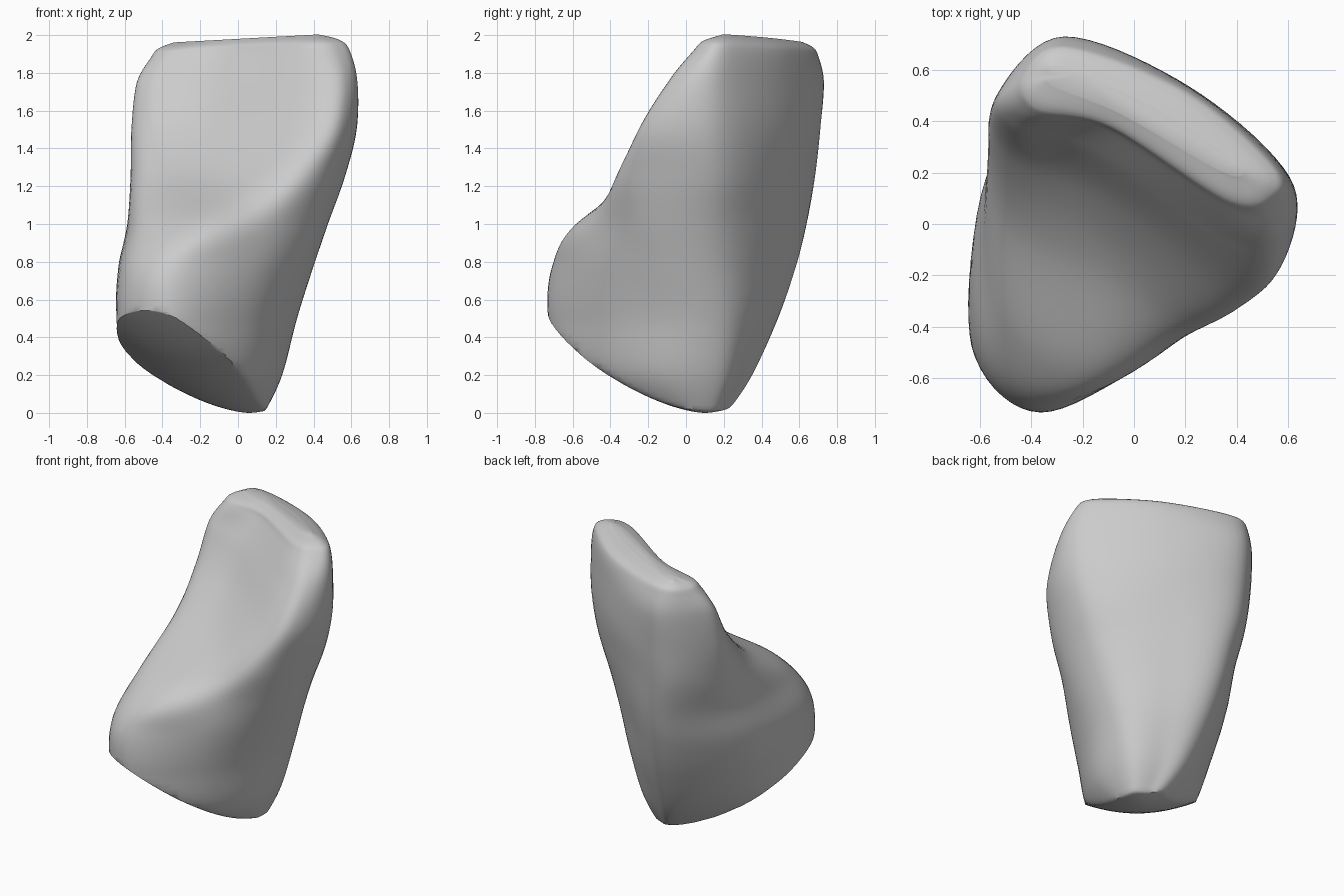
import bpy
from mathutils import Vector

cube = bpy.data.objects.get("Cube")
if cube:
    bpy.data.objects.remove(cube)

AROUND = 9    # subdivisions between outline points
UPWARD = 8    # subdivisions between levels
FOOT = Vector((0.06, 0.1))   # lowest point of the stone

# Horizontal outlines, height first, in hundredths.
# Order: back corner, back, right back, right front, flank, front, left front, left
OUTLINES = [
    (20, (-15, 33), (4, 30), (21, 18), (21, -12), (0, -45), (-35, -66), (-59, -42), (-48, 0)),
    (50, (-21, 47), (8, 39), (29, 20), (28, -12), (5, -49), (-36, -73), (-63, -48), (-56, 7)),
    (77, (-24, 57), (11, 44), (37, 19), (36, -15), (10, -50), (-35, -71), (-61, -45), (-58, 16)),
    (100, (-26, 63), (14, 48), (45, 18), (43, -18), (18, -45), (-19, -58), (-53, -34), (-56, 23)),
    (125, (-28, 68), (18, 51), (54, 19), (51, -18), (29, -37), (-13, -18), (-50, 2), (-55, 38)),
    (150, (-28, 71), (20, 54), (60, 18), (57, -17), (37, -23), (-16, 11), (-49, 25), (-55, 46)),
    (175, (-27, 73), (22, 53), (60, 19), (59, -4), (40, -7), (-15, 28), (-47, 38), (-52, 52)),
    (190, (-27, 70), (21, 52), (56, 22), (55, 8), (37, 6), (-10, 36), (-40, 43), (-45, 56)),
]
# Line along the crest that the top closes onto
CREST = [(-28, 60), (9, 43), (38, 24), (38, 20), (27, 26), (-5, 44), (-30, 55), (-32, 58)]


def spline(p, q, r, s, t):
    """Smooth curve from q to r."""
    return 0.5 * (2 * q + (r - p) * t + (2 * p - 5 * q + 4 * r - s) * t * t
                  + (3 * q - p - 3 * r + s) * t ** 3)


def closed_curve(points):
    n = len(points)
    return [spline(points[i - 1], points[i], points[(i + 1) % n], points[(i + 2) % n], k / AROUND)
            for i in range(n) for k in range(AROUND)]


def level(z, points):
    return [Vector((p[0], p[1], z)) for p in points]


def underside(p):
    """Height of the shallow bowl that cuts the stone's base."""
    return 0.58 * (Vector((p.x, p.y)) - FOOT).length ** 1.6


# Levels from base to crest
body = [level(row[0] / 100, [Vector(p) / 100 for p in row[1:]]) for row in OUTLINES]
base = [Vector((p.x, p.y)) for p in body[0]]
foot = [level(z, [FOOT.lerp(p, s) for p in base]) for s, z in ((0.02, -0.1), (0.45, 0))]
rim = [Vector((p.x, p.y)) for p in body[-1]]
crest = [level(z, [p.lerp(Vector(c) / 100, s) for p, c in zip(rim, CREST)])
         for s, z in ((0.3, 1.95), (0.9, 1.98))]
rings = [closed_curve(points) for points in foot + body + crest]

# Smooth the levels upward
verts = []
last = len(rings) - 1
count = len(rings[0])
for i in range(last):
    near = [rings[max(0, min(last, i + k))] for k in (-1, 0, 1, 2)]
    for k in range(UPWARD):
        verts += [spline(*column, k / UPWARD) for column in zip(*near)]
verts += rings[last]
for p in verts:
    p.z = max(p.z, underside(p))
    if p.z > 1.75:
        p.z += 0.06 * p.x * (p.z - 1.75) / 0.25

# Skin the levels and close both ends
rows = last * UPWARD
faces = [(r * count + j, r * count + (j + 1) % count,
          (r + 1) * count + (j + 1) % count, (r + 1) * count + j)
         for r in range(rows) for j in range(count)]
faces = [f[::-1] for f in faces]
faces.append(tuple(range(count)))
faces.append(tuple(reversed(range(rows * count, (rows + 1) * count))))

mesh = bpy.data.meshes.new("stone")
mesh.from_pydata(verts, [], faces)
stone = bpy.data.objects.new("stone", mesh)
bpy.context.collection.objects.link(stone)

# Plain grey
grey = bpy.data.materials.new("stone grey")
grey.use_nodes = True
colour = (0.6, 0.6, 0.6, 1)
grey.diffuse_color = colour
grey.node_tree.nodes["Principled BSDF"].inputs["Base Color"].default_value = colour
mesh.materials.append(grey)

bpy.context.view_layer.objects.active = stone
stone.select_set(True)
bpy.ops.object.shade_smooth_by_angle(angle=0.6)
